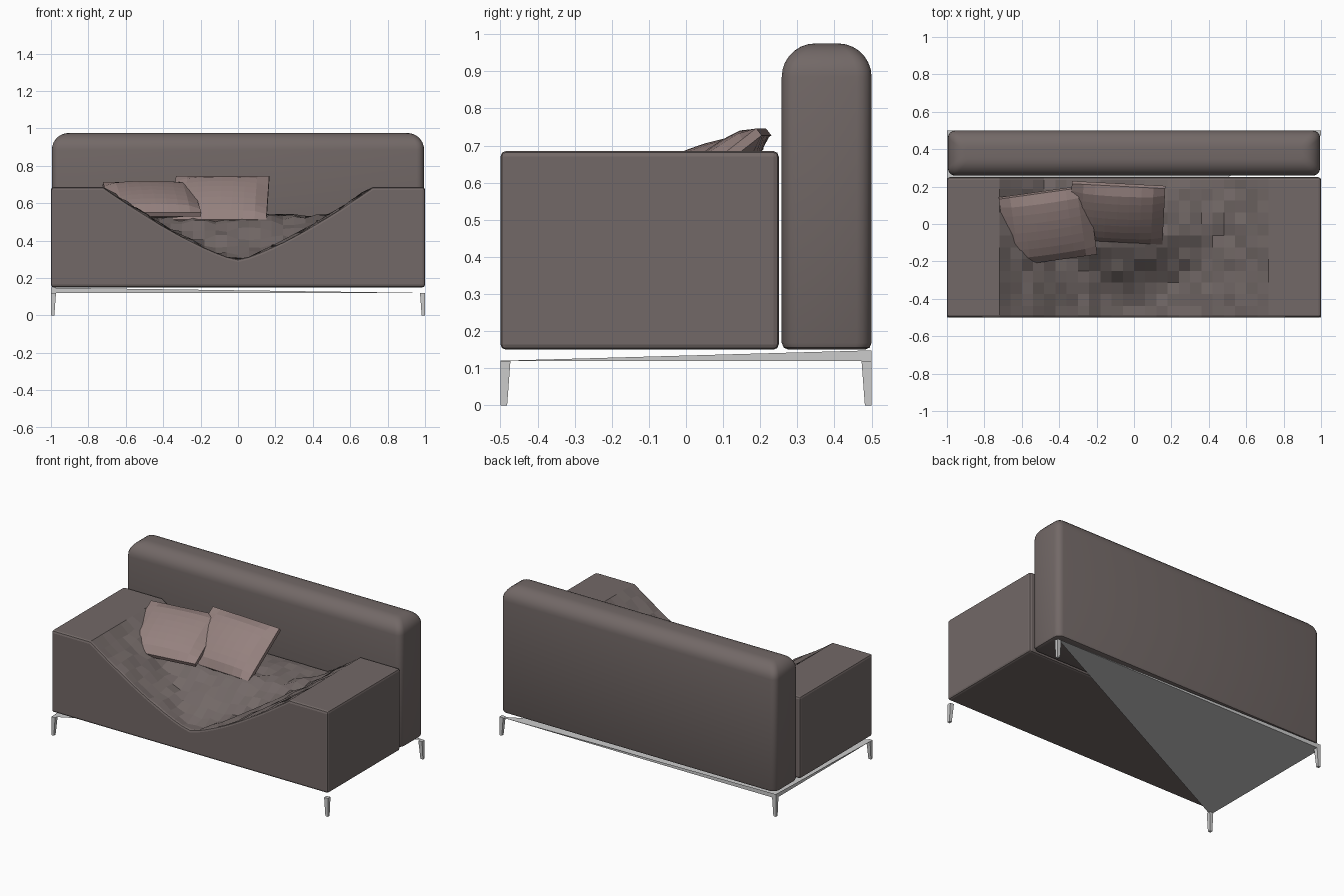
import bpy, bmesh, random
from math import radians, pi, cos, sin

if "Cube" in bpy.data.objects:
    bpy.data.objects.remove(bpy.data.objects["Cube"])
random.seed(4)


def material(name, rgb):
    m = bpy.data.materials.new(name)
    m.diffuse_color = (*rgb, 1)
    m.use_nodes = True
    m.node_tree.nodes["Principled BSDF"].inputs["Base Color"].default_value = m.diffuse_color
    return m


FABRIC = material("brown_fabric", (0.17, 0.14, 0.135))
PILLOW = material("light_brown_fabric", (0.30, 0.22, 0.21))


def finish(name, bm, mat=None):
    bmesh.ops.recalc_face_normals(bm, faces=bm.faces)
    me = bpy.data.meshes.new(name)
    bm.to_mesh(me)
    bm.free()
    ob = bpy.data.objects.new(name, me)
    bpy.context.collection.objects.link(ob)
    if mat:
        me.materials.append(mat)
    return ob


# Seat and arms: one block whose top sags between the two flat arms
def top_height(x, y):
    t = abs(x) / 0.72
    if t >= 1:
        return 0.685
    bowl = 0.30 + 0.385 * t ** 1.3
    s = min(max((y + 0.5) / 0.5, 0), 1)
    rise = 0.30 + 0.23 * s * s * (3 - 2 * s)
    return max(bowl, rise)


xs = [-1, -0.72] + [-0.72 + 0.06 * i for i in range(1, 24)] + [0.72, 1]
ys = [-0.5 + 0.0625 * j for j in range(13)]
bm = bmesh.new()
grid = []
for x in xs:
    col = []
    for y in ys:
        z = top_height(x, y)
        if abs(x) < 0.7 and -0.5 < y < 0.24:
            z += random.uniform(-0.014, 0.014)      # crumpled cloth
        col.append(bm.verts.new((x, y, z)))
    grid.append(col)
for i in range(len(xs) - 1):
    for j in range(len(ys) - 1):
        bm.faces.new((grid[i][j], grid[i + 1][j], grid[i + 1][j + 1], grid[i][j + 1]))
ret = bmesh.ops.extrude_edge_only(bm, edges=[e for e in bm.edges if e.is_boundary])
for v in ret["geom"]:
    if isinstance(v, bmesh.types.BMVert):
        v.co.z = 0.15
bmesh.ops.contextual_create(bm, geom=[e for e in bm.edges if e.is_boundary])
body = finish("seat_and_arms", bm, FABRIC)
bev = body.modifiers.new("soft_edge", "BEVEL")
bev.width, bev.segments, bev.limit_method, bev.angle_limit = 0.014, 2, "ANGLE", radians(60)

# Backrest: stacked rounded rectangles, shrinking in quarter circles at both ends
TOP, LOW = 0.09, 0.018
levels = [(LOW * (1 - sin(a)), 0.15 + LOW * (1 - cos(a))) for a in (0, pi / 4, pi / 2)]
levels += [(TOP * (1 - cos(a)), 0.975 - TOP * (1 - sin(a))) for a in [k * pi / 14 for k in range(8)]]
bm = bmesh.new()
rings = []
for inset, z in levels:
    r = max(0.04 - inset * 0.2, 0.01)
    hx, hy = 0.995 - inset, 0.121 - inset
    r = min(r, hy * 0.9)
    ring = []
    for q, (sx, sy) in enumerate(((1, 1), (-1, 1), (-1, -1), (1, -1))):
        for k in range(5):
            a = (q + k / 4) * pi / 2
            ring.append(bm.verts.new((sx * (hx - r) + r * cos(a),
                                      0.379 + sy * (hy - r) + r * sin(a), z)))
    rings.append(ring)
for lo, hi in zip(rings, rings[1:]):
    for i in range(20):
        j = (i + 1) % 20
        bm.faces.new((lo[i], lo[j], hi[j], hi[i]))
bm.faces.new(rings[0])
bm.faces.new(rings[-1])
back = finish("backrest", bm, FABRIC)
bpy.context.view_layer.objects.active = back
back.select_set(True)
bpy.ops.object.shade_smooth_by_angle(angle=radians(35))


# Loose pillows leaning on the left and middle of the backrest
def pillow(name, loc, size, tilt, roll):
    bm = bmesh.new()
    bmesh.ops.create_grid(bm, x_segments=8, y_segments=8, size=1)
    bmesh.ops.solidify(bm, geom=bm.faces[:], thickness=0.01)
    mid = sum(v.co.z for v in bm.verts) / len(bm.verts)
    for v in bm.verts:
        side = 1 if v.co.z > mid else -1
        puff = ((1 - min(abs(v.co.x), 1) ** 2) * (1 - min(abs(v.co.y), 1) ** 2)) ** 0.5
        v.co = (v.co.x * size[0], v.co.y * size[1], side * (0.012 + size[2] * puff))
    ob = finish(name, bm, PILLOW)
    ob.location = loc
    ob.rotation_euler = (radians(tilt), 0, radians(roll))


pillow("left_pillow", (-0.46, -0.01, 0.62), (0.24, 0.20, 0.045), 24, 8)
pillow("middle_pillow", (-0.09, 0.06, 0.62), (0.25, 0.19, 0.045), 38, -3)

# Base board: flat half board with two edge strips that taper from the back left corner
bm = bmesh.new()
right, corner, front, top = (bm.verts.new(p) for p in (
    (1, 0.5, 0.12), (-1, 0.5, 0.12), (-1, -0.5, 0.12), (-1, 0.5, 0.148)))
for face in ((right, corner, front), (right, top, corner), (front, corner, top)):
    bm.faces.new(face)
finish("base_board", bm)

# Four slim corner legs, narrowing to the outer corner at the floor
for sx, side in ((-1, "left"), (1, "right")):
    for sy, end in ((-0.5, "front"), (0.5, "back")):
        bm = bmesh.new()
        bmesh.ops.create_cube(bm, size=1)
        for v in bm.verts:
            w = 0.027 if v.co.z > 0 else 0.018
            v.co = (sx - sx * w * (v.co.x + 0.5),
                    sy - 2 * sy * w * (v.co.y + 0.5),
                    0.12 * (v.co.z + 0.5))
        finish(f"{end}_{side}_leg", bm)
